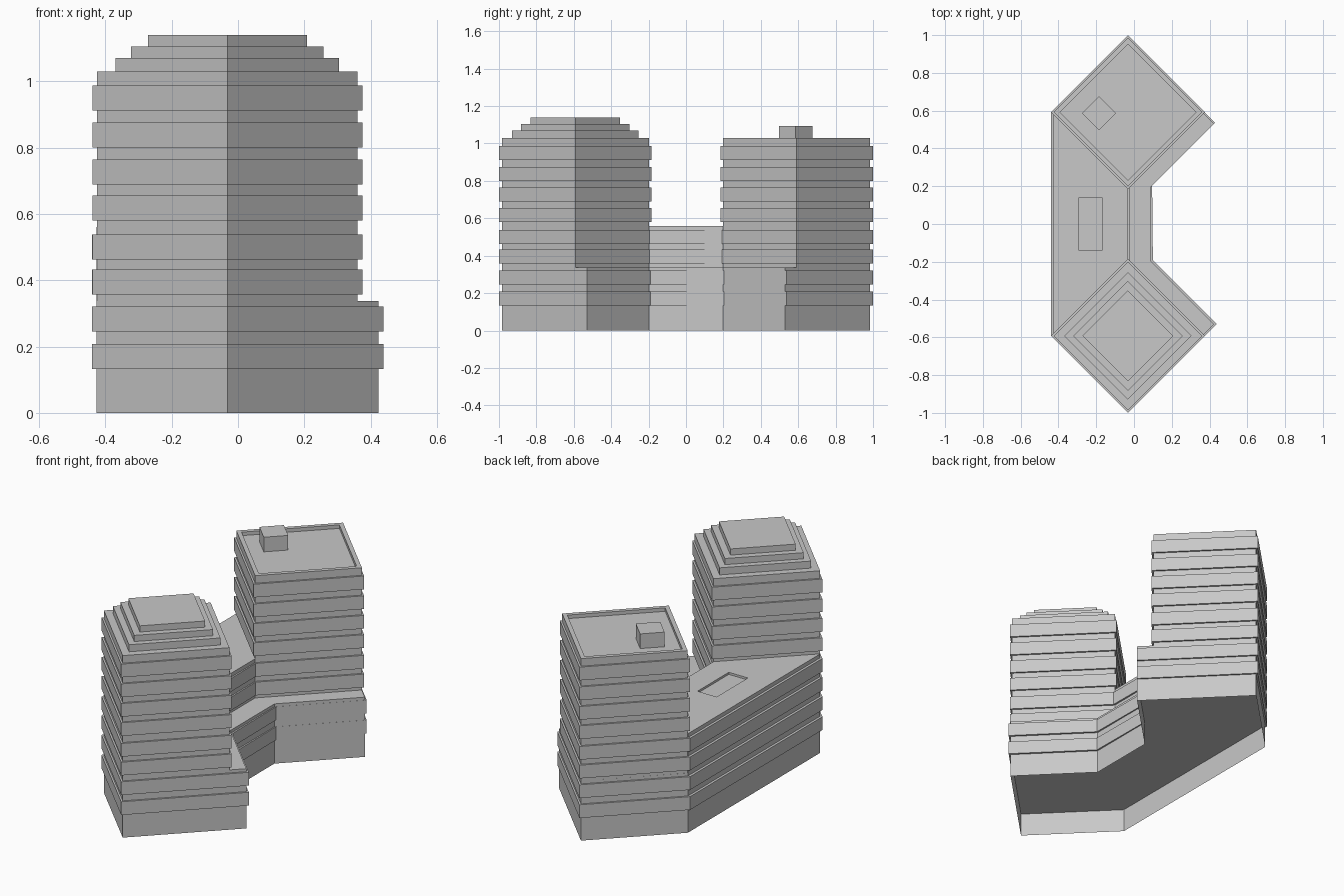
import bpy, bmesh

cube = bpy.data.objects.get("Cube")
if cube:
    bpy.data.objects.remove(cube, do_unlink=True)

GREY = (0.58, 0.58, 0.58, 1)
grey = bpy.data.materials.new("concrete grey")
grey.use_nodes = True
grey.diffuse_color = GREY
grey.node_tree.nodes["Principled BSDF"].inputs["Base Color"].default_value = GREY

CX, CY = -0.032, 0.592          # tower centre, mirrored in y
CORE, BAND = 0.393, 0.407       # half diagonals of recessed and projecting floors
BAND_H = 0.075
BANDS = [0.133, 0.246, 0.357, 0.463, 0.58, 0.689, 0.80, 0.912]


def diamond(x, y, r):
    return [(x + r, y), (x, y + r), (x - r, y), (x, y - r)]


def prism(bm, outline, z0, z1, capped=True):
    """Add a vertical prism, open at both ends if not capped; return its top face."""
    low = [bm.verts.new((x, y, z0)) for x, y in outline]
    high = [bm.verts.new((x, y, z1)) for x, y in outline]
    for i in range(len(low)):
        j = (i + 1) % len(low)
        bm.faces.new((low[i], low[j], high[j], high[i]))
    if capped:
        bm.faces.new(low[::-1])
        return bm.faces.new(high)


def stack(bm, core, band, z0, z1):
    """Alternate recessed and projecting floors; return the roof face."""
    z = z0
    for start in BANDS:
        if z0 < start < z1:
            # The ground floor is a hollow shell below the first slab
            prism(bm, core, z, start, capped=z > 0)
            prism(bm, band, start, start + BAND_H)
            z = start + BAND_H
    return prism(bm, core, z, z1)


def sink_roof(bm, roof, outline, depth):
    """Replace a roof face by a rim around a sunken panel of the given outline."""
    z = roof.verts[0].co.z
    outer = list(roof.verts)
    bm.faces.remove(roof)
    rim = [bm.verts.new((x, y, z)) for x, y in outline]
    floor = [bm.verts.new((x, y, z - depth)) for x, y in outline]
    for i in range(4):
        j = (i + 1) % 4
        bm.faces.new((outer[i], outer[j], rim[j], rim[i]))
        bm.faces.new((rim[i], rim[j], floor[j], floor[i]))
    bm.faces.new(floor)


def finish(bm, name):
    mesh = bpy.data.meshes.new(name)
    bm.to_mesh(mesh)
    bm.free()
    mesh.materials.append(grey)
    bpy.context.collection.objects.link(bpy.data.objects.new(name, mesh))


# Podium: bands lie almost flush on the inner side of the back wing
bm = bmesh.new()
podium_core = [(-0.426, -CY), (CX, -CY - CORE), (0.423, -0.53), (0.09, -0.197),
               (0.09, 0.197), (0.423, 0.53), (CX, CY + CORE), (-0.426, CY)]
podium_band = [(-0.44, -CY), (CX, -CY - BAND), (0.438, -0.529), (0.1, -0.191),
               (0.096, 0.202), (0.43, 0.536), (CX, CY + BAND), (-0.44, CY)]
stack(bm, podium_core, podium_band, 0, 0.338)
finish(bm, "podium")

# Link block between the towers, with a sunken skylight
bm = bmesh.new()
link_core = [(CX, -0.2), (CX, 0.2), (-0.426, CY), (-0.426, -CY)]
link_band = [(-0.021, -0.2), (-0.025, 0.2), (-0.44, CY), (-0.44, -CY)]
roof = stack(bm, link_core, link_band, 0.338, 0.56)
sink_roof(bm, roof, [(-0.17, -0.14), (-0.17, 0.14), (-0.29, 0.14), (-0.29, -0.14)], 0.012)
finish(bm, "link_block")

# Towers, the back one with a parapet
for name, y in (("front_tower", -CY), ("back_tower", CY)):
    bm = bmesh.new()
    roof = stack(bm, diamond(CX, y, CORE), diamond(CX, y, BAND), 0.338, 1.03)
    if y > 0:
        sink_roof(bm, roof, diamond(CX, y, 0.36), 0.02)
    finish(bm, name)

# Stepped crown on the front tower
bm = bmesh.new()
for r, z0, z1 in ((0.337, 1.03, 1.07), (0.29, 1.07, 1.105), (0.24, 1.105, 1.14)):
    prism(bm, diamond(CX, -CY, r), z0, z1)
finish(bm, "stepped_crown")

# Plant room on the back tower
bm = bmesh.new()
prism(bm, diamond(-0.186, 0.586, 0.09), 1.01, 1.093)
finish(bm, "plant_room")
